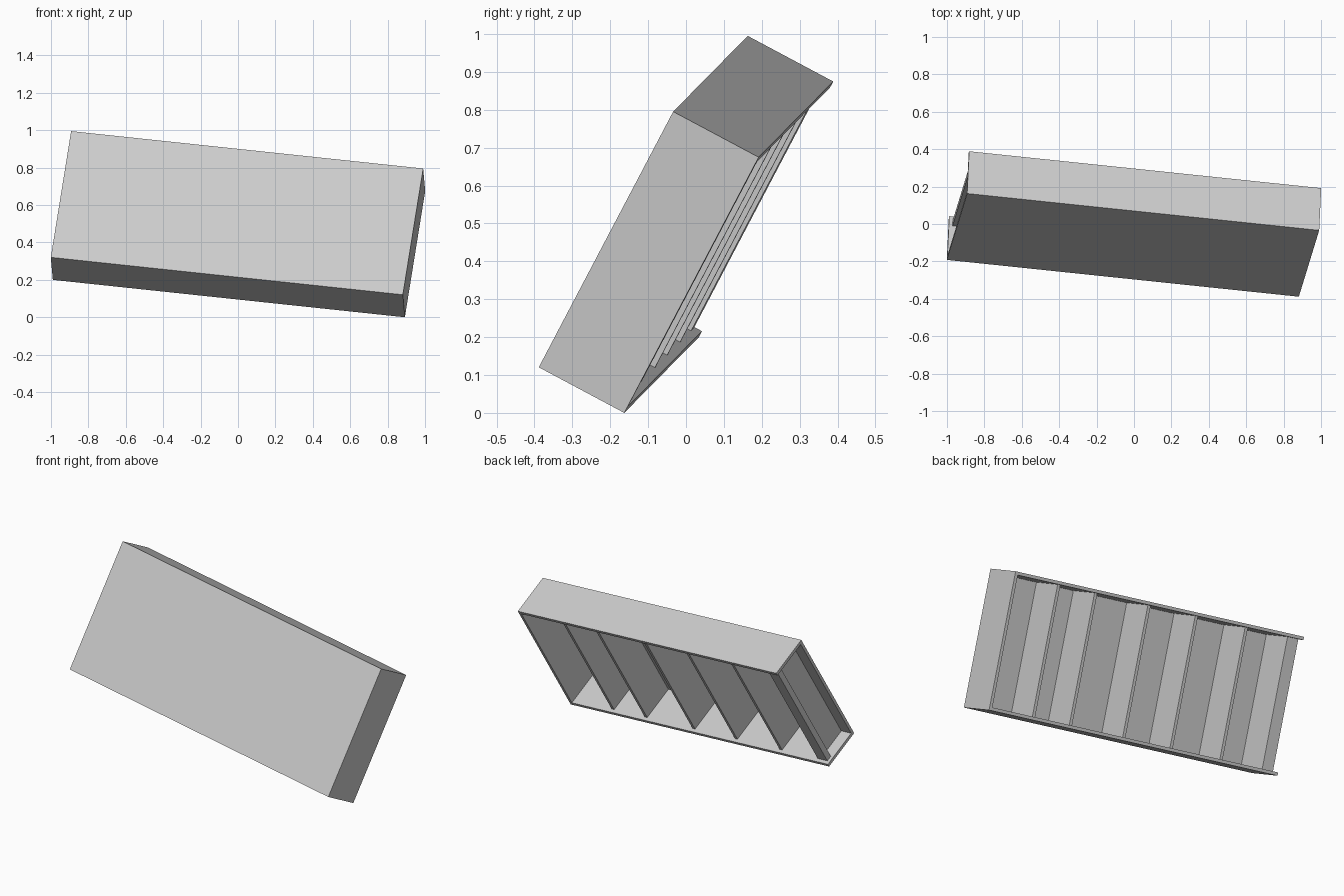
import bpy, bmesh
from mathutils import Matrix, Vector

if "Cube" in bpy.data.objects:
    bpy.data.objects.remove(bpy.data.objects["Cube"])

L, D, H = 1.903, 0.256, 0.77   # length, depth, height of the cabinet
T = 0.018                      # board thickness
SET = 0.022                    # how far the dividers sit back from the open side

# Tilted frame: u runs along the length, w into the open side, v up the cabinet
u = Vector((1.884, -0.197, -0.2)).normalized()
v = Vector((0.105, 0.355, 0.675))
v = (v - u * v.dot(u)).normalized()
w = v.cross(u)
half_height = (abs(u.z) * L + abs(w.z) * D + abs(v.z) * H) / 2
frame = Matrix((u, w, v)).transposed().to_4x4()
frame.translation = (0, 0, half_height)

grey = bpy.data.materials.new("light_grey")
grey.diffuse_color = (0.6, 0.6, 0.6, 1)
grey.use_nodes = True
grey.node_tree.nodes["Principled BSDF"].inputs["Base Color"].default_value = grey.diffuse_color


def board(name, x, y, z):
    """Box between the given (low, high) limits in the tilted frame."""
    bm = bmesh.new()
    bmesh.ops.create_cube(bm, size=1)
    for p in bm.verts:
        p.co = [lim[0] if c < 0 else lim[1] for c, lim in zip(p.co, (x, y, z))]
    bm.transform(frame)
    mesh = bpy.data.meshes.new(name)
    bm.to_mesh(mesh)
    bm.free()
    mesh.materials.append(grey)
    bpy.context.collection.objects.link(bpy.data.objects.new(name, mesh))


X, Y, Z = L / 2, D / 2, H / 2
inner_z = (-Z + T, Z - T)

# Outer shell
board("face_panel", (-X, X), (-Y, -Y + T), (-Z, Z))
board("top_panel", (-X, X), (-Y + T, Y), (Z - T, Z))
board("bottom_panel", (-X, X), (-Y + T, Y), (-Z, -Z + T))
board("end_panel", (X - T, X), (-Y + T, Y), inner_z)

# Dividers, placed as a fraction of the length from the closed end
for i, f in enumerate((0.16, 0.288, 0.473, 0.637, 0.81, 0.957)):
    c = X - f * L
    board(f"divider_{i + 1}", (c - T / 2, c + T / 2), (-Y + T, Y - SET), inner_z)

# Upright batten beside the last divider
c = X - 0.957 * L - T / 2
board("end_batten", (-X + 0.02, c), (Y - SET - 0.035, Y - SET), inner_z)
